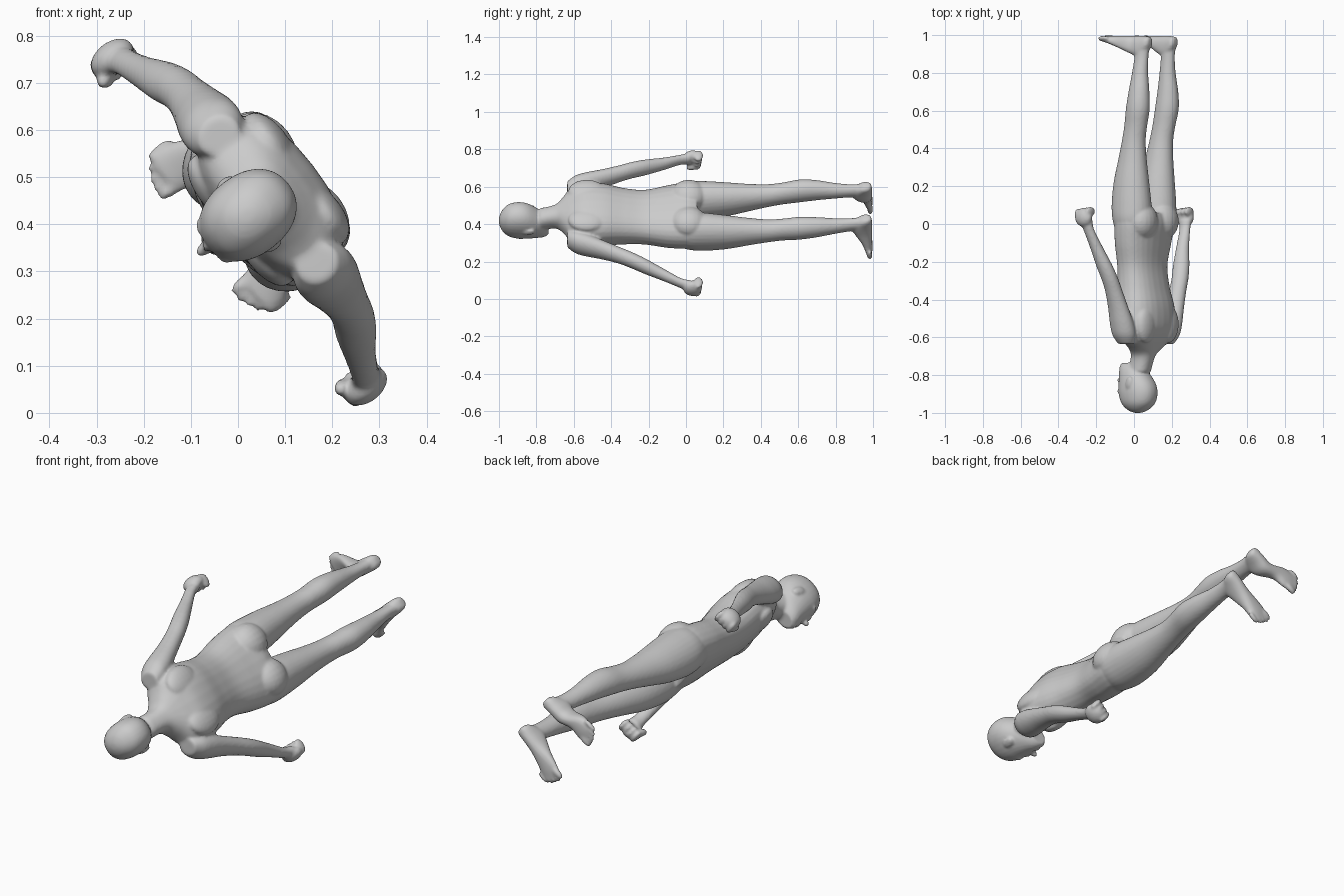
import bpy, bmesh, math
from mathutils import Vector, Matrix

# Body frame: u = sideways, f = towards the face, y = along the body (head at -1)
U = Vector((0.61, 0, -0.79)).normalized()
F = Vector((-0.79, 0, -0.61)).normalized()
Y = Vector((0, 1, 0))
O = Vector((0.048, 0, 0.44))
FRAME = Matrix((
    (U.x, F.x, 0, O.x),
    (0, 0, 1, 0),
    (U.z, F.z, 0, O.z),
    (0, 0, 0, 1)))
bm = bmesh.new()


def spline(rows, steps=5):
    """Catmull-Rom interpolation of rows of numbers."""
    out = []
    for i in range(len(rows) - 1):
        p0, p1, p2, p3 = (rows[max(0, min(len(rows) - 1, i + k))] for k in (-1, 0, 1, 2))
        for s in range(steps):
            t = s / steps
            out.append([0.5 * (2 * b + (c - a) * t + (2 * a - 5 * b + 4 * c - d) * t * t
                               + (3 * b - a - 3 * c + d) * t ** 3)
                        for a, b, c, d in zip(p0, p1, p2, p3)])
    return out + [list(rows[-1])]


def loft(rows, side=1, power=2.2, along_f=False, n=28):
    """Rows: position along axis, centre u, centre other, half width, half depth."""
    rings = []
    for t, cu, co, a, b in spline(rows):
        ring = []
        for k in range(n):
            w = 2 * math.pi * k / n
            c, s = math.cos(w), math.sin(w)
            u = side * (cu + a * math.copysign(abs(c) ** (2 / power), c))
            o = co + b * math.copysign(abs(s) ** (2 / power), s)
            ring.append(bm.verts.new((u, t, o) if along_f else (u, o, t)))
        rings.append(ring)
    faces = [bm.faces.new(rings[0]), bm.faces.new(rings[-1])]
    for r0, r1 in zip(rings, rings[1:]):
        for k in range(n):
            j = (k + 1) % n
            faces.append(bm.faces.new((r0[k], r0[j], r1[j], r1[k])))
    bmesh.ops.recalc_face_normals(bm, faces=faces)


def blob(u, f, y, ru, rf, ry, rot=0, axis='X'):
    """Ellipsoid in the body frame."""
    m = (Matrix.Translation((u, f, y)) @ Matrix.Rotation(math.radians(rot), 4, axis)
         @ Matrix.Diagonal((ru, rf, ry, 1)))
    bmesh.ops.create_uvsphere(bm, u_segments=20, v_segments=12, radius=1, matrix=m)


# Torso with neck base
loft([(-0.78, 0, 0.025, 0.055, 0.060), (-0.70, 0, 0.000, 0.060, 0.062),
      (-0.655, 0, -0.015, 0.105, 0.072), (-0.61, 0, -0.022, 0.172, 0.090),
      (-0.54, 0, -0.025, 0.190, 0.112), (-0.44, 0, -0.018, 0.180, 0.118),
      (-0.33, 0, -0.003, 0.162, 0.108), (-0.22, 0, 0.005, 0.160, 0.100),
      (-0.10, 0, 0.000, 0.185, 0.108), (0.00, 0, -0.010, 0.198, 0.112),
      (0.06, 0, -0.008, 0.190, 0.100)], power=2.4)

# Head: skull and jaw, nose, brow, chin
loft([(-1.0, 0, 0.035, 0.015, 0.018), (-0.985, 0, 0.034, 0.048, 0.055),
      (-0.95, 0, 0.032, 0.076, 0.092), (-0.90, 0, 0.033, 0.086, 0.108),
      (-0.85, 0, 0.038, 0.084, 0.104), (-0.80, 0, 0.055, 0.073, 0.087),
      (-0.76, 0, 0.075, 0.058, 0.067), (-0.735, 0, 0.088, 0.038, 0.046)])
blob(0, 0.147, -0.828, 0.014, 0.026, 0.016)
blob(0, 0.140, -0.848, 0.009, 0.014, 0.035, 12)
blob(0, 0.127, -0.755, 0.026, 0.020, 0.016)
blob(0, 0.138, -0.785, 0.026, 0.012, 0.012)

LEG_TOE = {1: 0.145, -1: 0.180}
for s in (1, -1):
    # Ears and brows
    blob(s * 0.084, 0.030, -0.840, 0.010, 0.020, 0.034, 15)
    blob(s * 0.030, 0.128, -0.885, 0.028, 0.013, 0.010)
    # Chest, shoulder blades, buttocks
    blob(s * 0.085, 0.055, -0.50, 0.085, 0.040, 0.075)
    blob(s * 0.095, -0.095, -0.53, 0.075, 0.040, 0.10)
    blob(s * 0.090, -0.070, 0.015, 0.090, 0.072, 0.095)
    # Arm from shoulder to wrist
    loft([(-0.635, 0.170, -0.020, 0.040, 0.045), (-0.59, 0.188, -0.020, 0.056, 0.066),
          (-0.53, 0.208, -0.020, 0.057, 0.068), (-0.45, 0.238, -0.020, 0.049, 0.058),
          (-0.36, 0.274, -0.018, 0.044, 0.048), (-0.29, 0.304, -0.012, 0.043, 0.046),
          (-0.22, 0.333, 0.002, 0.041, 0.045), (-0.12, 0.375, 0.024, 0.033, 0.035),
          (-0.03, 0.416, 0.042, 0.025, 0.031), (0.02, 0.430, 0.05, 0.028, 0.038)], s, 2)
    # Fist: palm, curled fingers, thumb
    blob(s * 0.440, 0.058, 0.035, 0.034, 0.052, 0.050)
    for k in range(4):
        blob(s * 0.428, 0.022 + 0.025 * k, 0.066 - 0.003 * k, 0.036, 0.014, 0.026)
    blob(s * 0.412, 0.098, 0.035, 0.018, 0.018, 0.036, 15)
    # Leg from hip to ankle
    loft([(-0.06, 0.095, -0.005, 0.080, 0.090), (0.02, 0.104, -0.008, 0.096, 0.108),
          (0.10, 0.107, -0.006, 0.095, 0.112), (0.22, 0.111, -0.008, 0.084, 0.100),
          (0.34, 0.115, -0.018, 0.068, 0.080), (0.44, 0.119, -0.030, 0.058, 0.066),
          (0.52, 0.122, -0.045, 0.055, 0.064), (0.61, 0.126, -0.062, 0.058, 0.066),
          (0.70, 0.125, -0.069, 0.051, 0.058), (0.80, 0.119, -0.072, 0.039, 0.045),
          (0.89, 0.114, -0.078, 0.031, 0.040), (0.96, 0.113, -0.085, 0.033, 0.045)], s, 2)
    # Foot from heel to ball, turned slightly outward
    toe = LEG_TOE[s]
    loft([(-0.134, 0.110, 0.968, 0.018, 0.018), (-0.118, 0.110, 0.957, 0.032, 0.036),
          (-0.07, 0.114, 0.938, 0.035, 0.058), (-0.02, 0.120, 0.947, 0.037, 0.048),
          (0.04, toe - 0.017, 0.966, 0.045, 0.030), (0.09, toe - 0.007, 0.977, 0.052, 0.020),
          (0.125, toe, 0.981, 0.050, 0.014)], s, 2.3, True)
    # Toes
    for k in range(5):
        size = 0.015 if k == 0 else 0.011
        blob(s * (toe - 0.036 + 0.020 * k), 0.128 - 0.003 * k * k + 0.004 * k, 0.985,
             size, 0.034, size)

# Place into the world and fuse into one smooth skin
bm.transform(FRAME)
mesh = bpy.data.meshes.new("body")
bmesh.ops.recalc_face_normals(bm, faces=bm.faces[:])
bm.to_mesh(mesh)
bm.free()
body = bpy.data.objects.new("body", mesh)
bpy.context.collection.objects.link(body)
fuse = body.modifiers.new("fuse", 'REMESH')
fuse.mode = 'VOXEL'
fuse.voxel_size = 0.007
fuse.use_smooth_shade = True
soft = body.modifiers.new("soften", 'SMOOTH')
soft.factor = 0.5
soft.iterations = 5
